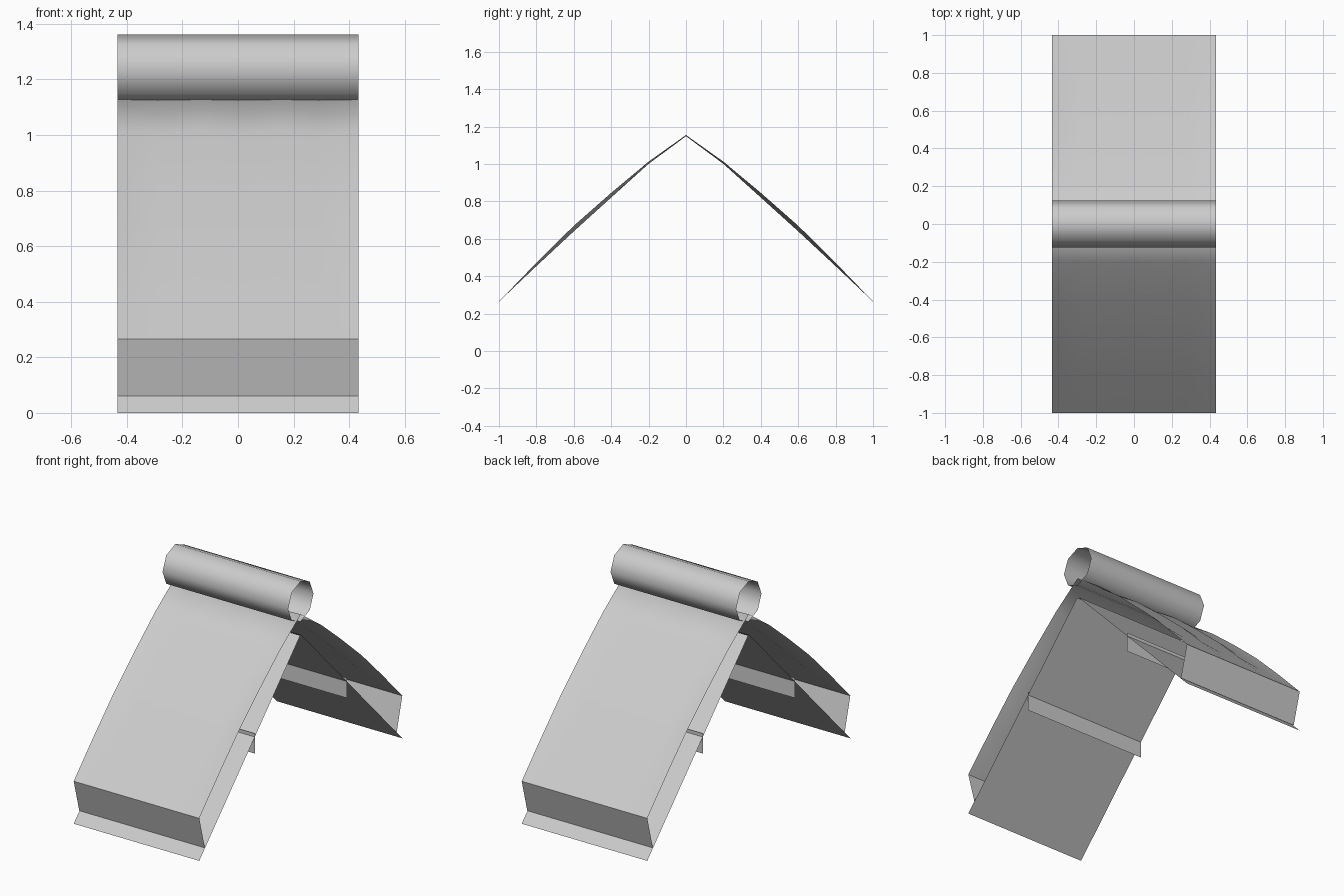
import bpy, bmesh, math

if "Cube" in bpy.data.objects:
    bpy.data.objects.remove(bpy.data.objects["Cube"])

W = 0.433  # half width of every part


def sheet(name, profile, columns=1, wave=None, closed=False, angle=30):
    """Open sheet: a (y, z) profile swept along x."""
    bm = bmesh.new()
    rows = []
    for j, (y, z) in enumerate(profile):
        row = []
        for i in range(columns + 1):
            dz = -wave[j] * (i % 2) if wave else 0
            row.append(bm.verts.new((-W + 2 * W * i / columns, y, z + dz)))
        rows.append(row)
    n = len(rows)
    for j in range(n if closed else n - 1):
        a, b = rows[j], rows[(j + 1) % n]
        for i in range(columns):
            bm.faces.new((a[i], a[i + 1], b[i + 1], b[i]))
    me = bpy.data.meshes.new(name)
    bm.to_mesh(me)
    bm.free()
    ob = bpy.data.objects.new(name, me)
    bpy.context.collection.objects.link(ob)
    bpy.ops.object.select_all(action='DESELECT')
    ob.select_set(True)
    bpy.context.view_layer.objects.active = ob
    bpy.ops.object.shade_smooth_by_angle(angle=math.radians(angle))
    return ob


# Gently rippled outer cover, bent over the ridge
half = [(1, 0.265), (0.8, 0.472), (0.6, 0.67), (0.4, 0.846), (0.2, 1.013)]
ripple = [0, 0.018, 0.03, 0.025, 0.012]
sheet("roof_cover",
      [(-y, z) for y, z in half] + [(0, 1.155)] + half[::-1],
      columns=6, wave=ripple + [0.006] + ripple[::-1], angle=85)

# Eave boards, undersides and hanging battens on both slopes
for side, s in (("front", -1), ("back", 1)):
    sheet(side + "_eave", [(s * 0.945, 0.06), (s * 1.0, 0.265)][::-s])
    sheet(side + "_underside", [(s * 1.0, 0.0), (s * 0.005, 1.025)][::s])
    sheet(side + "_batten", [(s * 0.453, 0.585), (s * 0.453, 0.46)][::s])

# Open eight-sided ridge tube
R = 0.125
sheet("ridge_tube",
      [(R * math.sin(k * math.pi / 4), 1.236 - R * math.cos(k * math.pi / 4))
       for k in range(8)][::-1],
      closed=True, angle=60)
